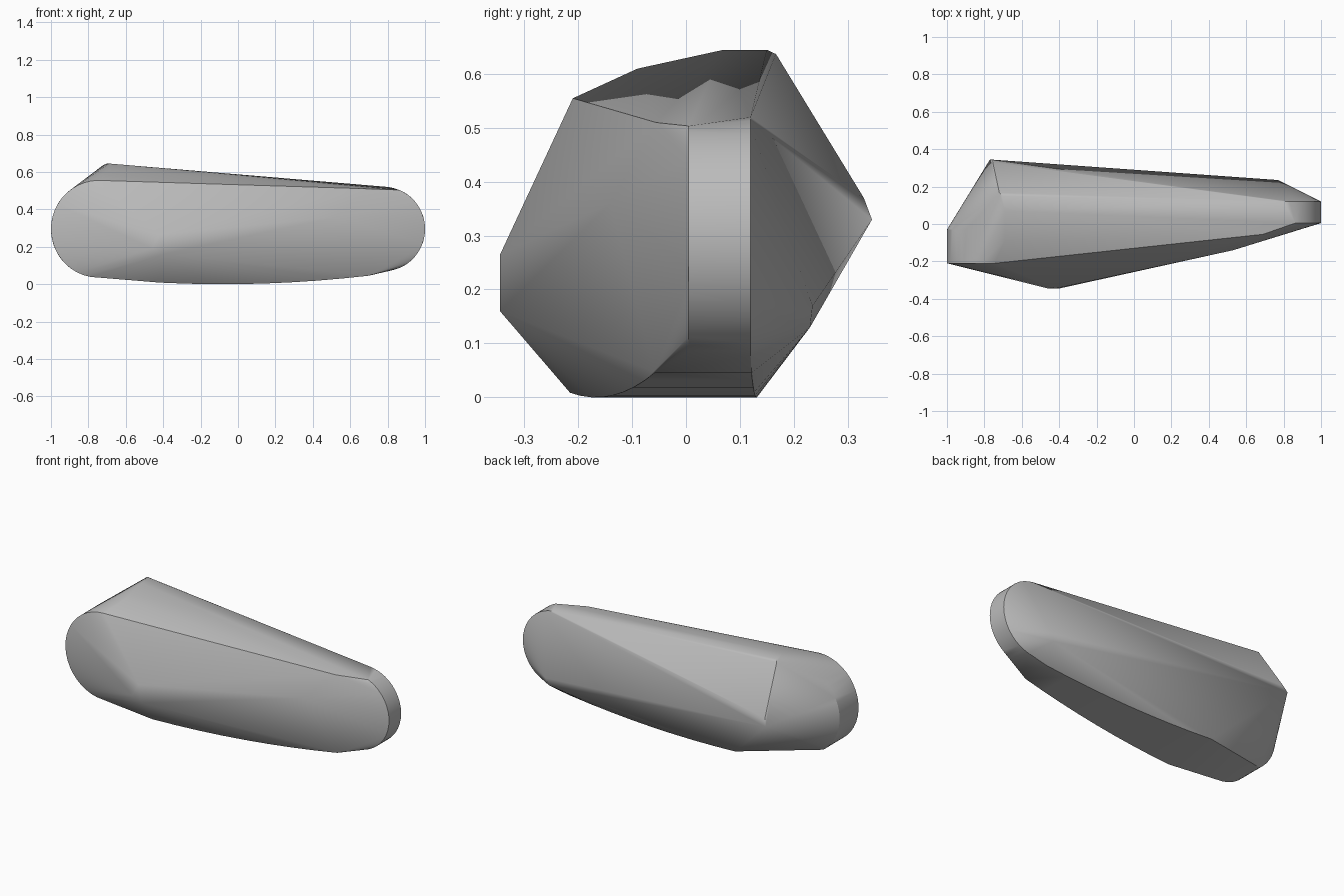
import bpy, bmesh, math

cube = bpy.data.objects.get("Cube")
if cube:
    bpy.data.objects.remove(cube, do_unlink=True)


def arc(cx, cz, rx, rz, y, start, end, steps=20):
    """Points of an elliptical arc in the upright plane at depth y."""
    angles = [math.radians(start + (end - start) * i / steps) for i in range(steps + 1)]
    return [(cx + rx * math.cos(a), y, cz + rz * math.sin(a)) for a in angles]


# Rounded ends: each a band between two arcs
points = arc(-0.745, 0.295, 0.255, 0.26, -0.21, 90, 260)
points += arc(-0.745, 0.295, 0.255, 0.26, -0.03, 125, 235)
points += arc(0.78, 0.295, 0.22, 0.225, 0.12, -85, 85)
points += arc(0.78, 0.295, 0.22, 0.225, 0.005, -68, 68)

# Upper ridge and top face
points += [(-0.69, -0.09, 0.61), (-0.69, 0.07, 0.645), (-0.7, 0.15, 0.645),
           (-0.72, 0.167, 0.637), (0.8, 0.12, 0.52), (0.69, -0.055, 0.51)]

# Back corners
points += [(-0.77, 0.345, 0.33), (-0.755, 0.33, 0.37),
           (0.77, 0.235, 0.17), (0.75, 0.23, 0.13)]

# Front corners
points += [(-0.4, -0.345, 0.16), (-0.42, -0.345, 0.265), (-0.46, -0.345, 0.19),
           (0.53, -0.14, 0.36), (0.7, -0.06, 0.048)]

# Gently bowed underside
for i in range(9):
    x = -0.42 + 1.12 * i / 8
    z = 0.075 * (x + 0.08) ** 2
    points.append((x, -0.215 + 0.14 * (x + 0.42), z))
    points.append((x, 0.135 - 0.012 * (x + 0.42), z))

# Skin the outline as one faceted convex body
bm = bmesh.new()
for p in points:
    bm.verts.new(p)
bmesh.ops.convex_hull(bm, input=bm.verts[:])
bmesh.ops.delete(bm, geom=[v for v in bm.verts if not v.link_faces], context="VERTS")
bmesh.ops.dissolve_limit(bm, angle_limit=math.radians(1), verts=bm.verts[:], edges=bm.edges[:])
bmesh.ops.recalc_face_normals(bm, faces=bm.faces[:])

# Stand on the ground, centred
for axis in range(3):
    low = min(v.co[axis] for v in bm.verts)
    high = max(v.co[axis] for v in bm.verts)
    for v in bm.verts:
        v.co[axis] -= low if axis == 2 else (low + high) / 2

mesh = bpy.data.meshes.new("wedge_body")
bm.to_mesh(mesh)
bm.free()
body = bpy.data.objects.new("wedge_body", mesh)
bpy.context.collection.objects.link(body)

# Plain grey material
grey = bpy.data.materials.new("plain_grey")
grey.use_nodes = True
colour = (0.5, 0.5, 0.5, 1)
grey.diffuse_color = colour
grey.node_tree.nodes["Principled BSDF"].inputs["Base Color"].default_value = colour
mesh.materials.append(grey)

bpy.ops.object.select_all(action="DESELECT")
body.select_set(True)
bpy.context.view_layer.objects.active = body
bpy.ops.object.shade_smooth_by_angle(angle=math.radians(30))
